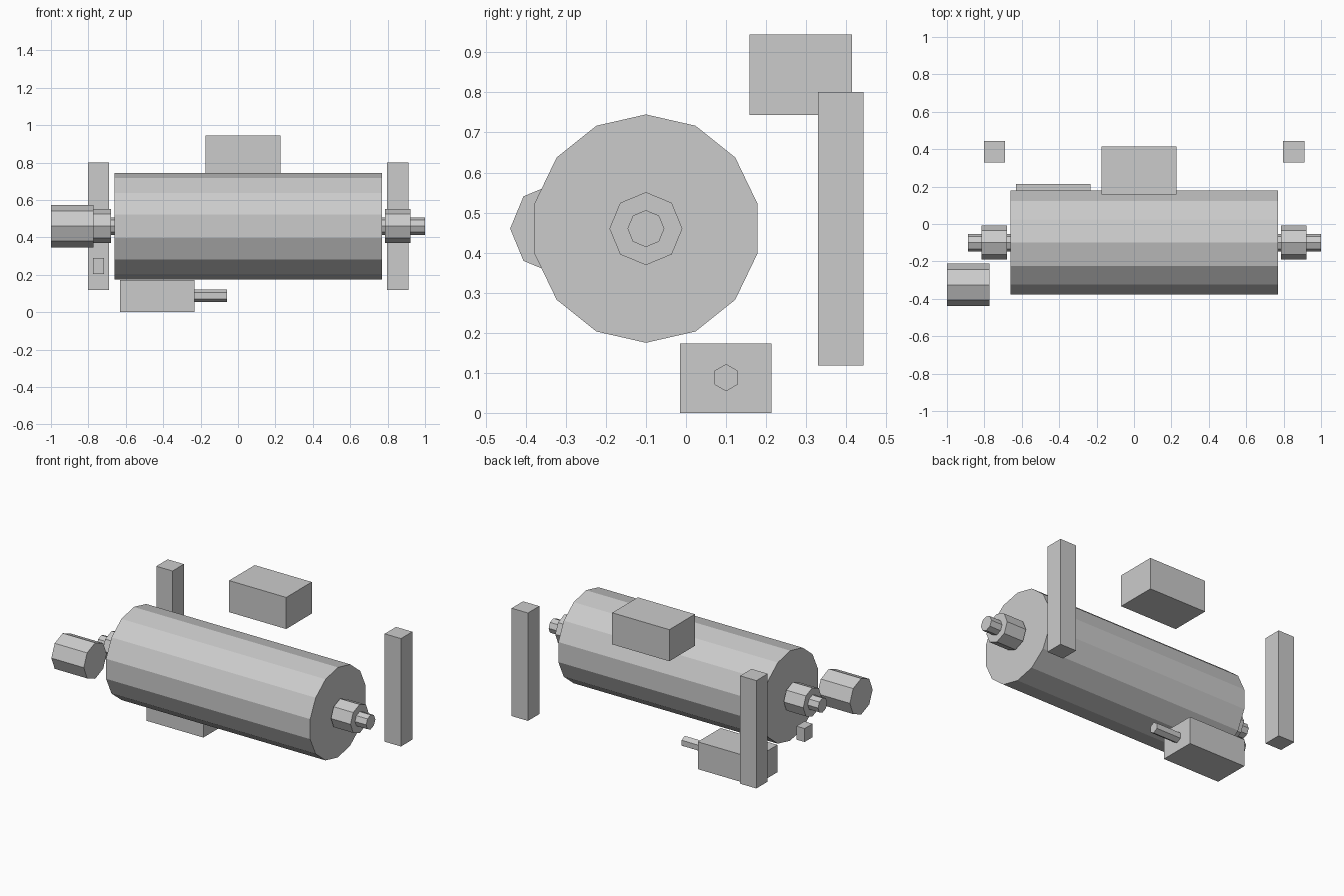
import bpy
import math
import bmesh
from mathutils import Matrix

if "Cube" in bpy.data.objects:
    bpy.data.objects.remove(bpy.data.objects["Cube"])


def finish(name, bm):
    mesh = bpy.data.meshes.new(name)
    bmesh.ops.recalc_face_normals(bm, faces=bm.faces[:])
    bm.to_mesh(mesh)
    bm.free()
    obj = bpy.data.objects.new(name, mesh)
    bpy.context.collection.objects.link(obj)
    return obj


def box(name, xs, ys, zs):
    """Block given by its (min, max) range on each axis."""
    bm = bmesh.new()
    bmesh.ops.create_cube(bm, size=1)
    ranges = (xs, ys, zs)
    for v in bm.verts:
        v.co = [(a + b) / 2 + c * (b - a) for (a, b), c in zip(ranges, v.co)]
    return finish(name, bm)


def rod(name, x0, x1, y, z, radius, sides):
    """Flat-sided cylinder along x with one corner pointing straight up."""
    bm = bmesh.new()
    rings = []
    for x in (x0, x1):
        ring = []
        for i in range(sides):
            a = 2 * math.pi * i / sides
            ring.append(bm.verts.new((x, y + radius * math.sin(a), z + radius * math.cos(a))))
        bm.faces.new(ring)
        rings.append(ring)
    for i in range(sides):
        j = (i + 1) % sides
        bm.faces.new((rings[0][i], rings[0][j], rings[1][j], rings[1][i]))
    return finish(name, bm)


AXIS_Y, AXIS_Z = -0.10, 0.46

# Drum on its through shaft, with a bearing at each end
rod("drum", -0.66, 0.77, AXIS_Y, AXIS_Z, 0.285, 14)
rod("shaft", -0.887, 1.0, AXIS_Y, AXIS_Z, 0.046, 8)
for side, x in (("left", -0.815), ("right", 0.785)):
    rod(f"{side}_bearing", x, x + 0.137, AXIS_Y, AXIS_Z, 0.091, 8)

# Drive motor beside the left shaft end
rod("motor", -1.0, -0.773, -0.325, AXIS_Z, 0.114, 8)

# Rear support posts
for side, x in (("left", -0.803), ("right", 0.797)):
    box(f"{side}_post", (x, x + 0.114), (0.329, 0.443), (0.118, 0.801))

# Feed box above, collection box with outlet pipe below
box("feed_box", (-0.173, 0.227), (0.158, 0.414), (0.744, 0.944))
box("collection_box", (-0.63, -0.232), (-0.015, 0.213), (0.0, 0.173))
rod("outlet_pipe", -0.232, -0.06, 0.10, 0.088, 0.034, 6)

# Small sensor block under the left bearing
box("sensor_block", (-0.775, -0.717), (-0.16, -0.08), (0.205, 0.29))
